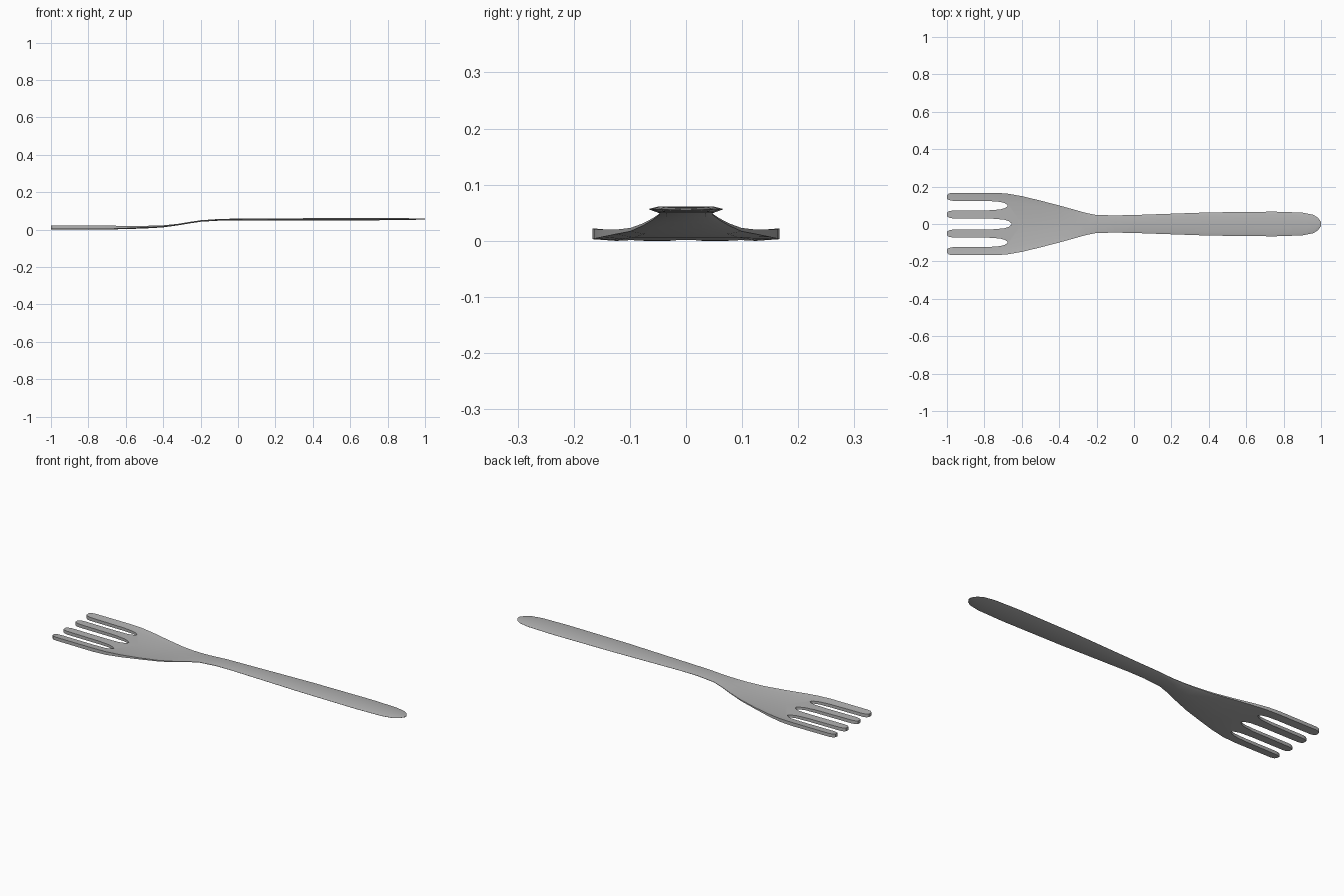
import bpy, bmesh

if "Cube" in bpy.data.objects:
    bpy.data.objects.remove(bpy.data.objects["Cube"])

steel = bpy.data.materials.new("brushed steel grey")
steel.diffuse_color = (0.45, 0.45, 0.45, 1)
steel.use_nodes = True
steel.node_tree.nodes["Principled BSDF"].inputs["Base Color"].default_value = steel.diffuse_color


def make_object(name, bm):
    bmesh.ops.recalc_face_normals(bm, faces=bm.faces)
    mesh = bpy.data.meshes.new(name)
    bm.to_mesh(mesh)
    bm.free()
    mesh.materials.append(steel)
    obj = bpy.data.objects.new(name, mesh)
    bpy.context.collection.objects.link(obj)
    return obj


# Fork body sections: x, half width, edge bottom, edge top, centre bottom, centre top
SECTIONS = [
    (-1.00, 0.154, 0.004, 0.021, 0.001, 0.018),
    (-0.99, 0.163, 0.004, 0.022, 0.000, 0.018),
    (-0.97, 0.167, 0.004, 0.022, 0.000, 0.018),
    (-0.75, 0.167, 0.003, 0.022, 0.000, 0.016),
    (-0.68, 0.163, 0.004, 0.021, 0.001, 0.014),
    (-0.60, 0.149, 0.007, 0.020, 0.003, 0.014),
    (-0.50, 0.125, 0.012, 0.020, 0.006, 0.015),
    (-0.40, 0.099, 0.017, 0.023, 0.012, 0.020),
    (-0.32, 0.077, 0.027, 0.031, 0.023, 0.030),
    (-0.26, 0.060, 0.037, 0.040, 0.033, 0.041),
    (-0.20, 0.048, 0.046, 0.048, 0.042, 0.050),
    (-0.10, 0.046, 0.053, 0.055, 0.048, 0.057),
    (0.00, 0.048, 0.055, 0.056, 0.050, 0.059),
    (0.40, 0.062, 0.056, 0.057, 0.050, 0.061),
    (0.75, 0.066, 0.056, 0.057, 0.050, 0.061),
    (0.90, 0.061, 0.056, 0.057, 0.051, 0.061),
    (0.96, 0.049, 0.056, 0.057, 0.053, 0.060),
    (0.985, 0.032, 0.056, 0.057, 0.054, 0.059),
    (1.00, 0.010, 0.056, 0.057, 0.055, 0.058),
]
INNER = 0.75  # position of the bevel line across the half width

bm = bmesh.new()
rings = []
for x, w, eb, et, cb, ct in SECTIONS:
    top = [(-w, et), (-w * INNER, ct), (0, ct), (w * INNER, ct), (w, et)]
    bottom = [(w, eb), (w * INNER, cb), (0, cb), (-w * INNER, cb), (-w, eb)]
    rings.append([bm.verts.new((x, y, z)) for y, z in top + bottom])
for a, b in zip(rings, rings[1:]):
    n = len(a)
    for i in range(n):
        j = (i + 1) % n
        bm.faces.new((a[i], a[j], b[j], b[i]))
bm.faces.new(rings[0])
bm.faces.new(rings[-1])
fork = make_object("fork", bm)


def cut_slot(centre, tip, half):
    """Cut a rounded gap between two tines, flared at the open end."""
    side = [(-1.05, half + 0.011), (-1.0, half + 0.011), (-0.99, half + 0.004),
            (-0.97, half), (tip - 0.10, half * 0.95), (tip - 0.04, half * 0.78),
            (tip - 0.015, half * 0.5), (tip, half * 0.12)]
    outline = side + [(x, -y) for x, y in reversed(side)]
    bm = bmesh.new()
    face = bm.faces.new([bm.verts.new((x, centre + y, -0.1)) for x, y in outline])
    new = bmesh.ops.extrude_face_region(bm, geom=[face])["geom"]
    bmesh.ops.translate(bm, vec=(0, 0, 0.3),
                        verts=[v for v in new if isinstance(v, bmesh.types.BMVert)])
    cutter = make_object("slot_cutter", bm)
    cutter.hide_render = True
    mod = fork.modifiers.new("slot", "BOOLEAN")
    mod.operation = "DIFFERENCE"
    mod.solver = "EXACT"
    mod.object = cutter
    bpy.context.view_layer.objects.active = fork
    bpy.ops.object.modifier_apply(modifier=mod.name)
    bpy.data.objects.remove(cutter)


# Three gaps leave four tines
cut_slot(0, -0.655, 0.030)
for s in (-1, 1):
    cut_slot(s * 0.098, -0.675, 0.026)

fork.select_set(True)
bpy.context.view_layer.objects.active = fork
bpy.ops.object.shade_smooth_by_angle(angle=0.52)
